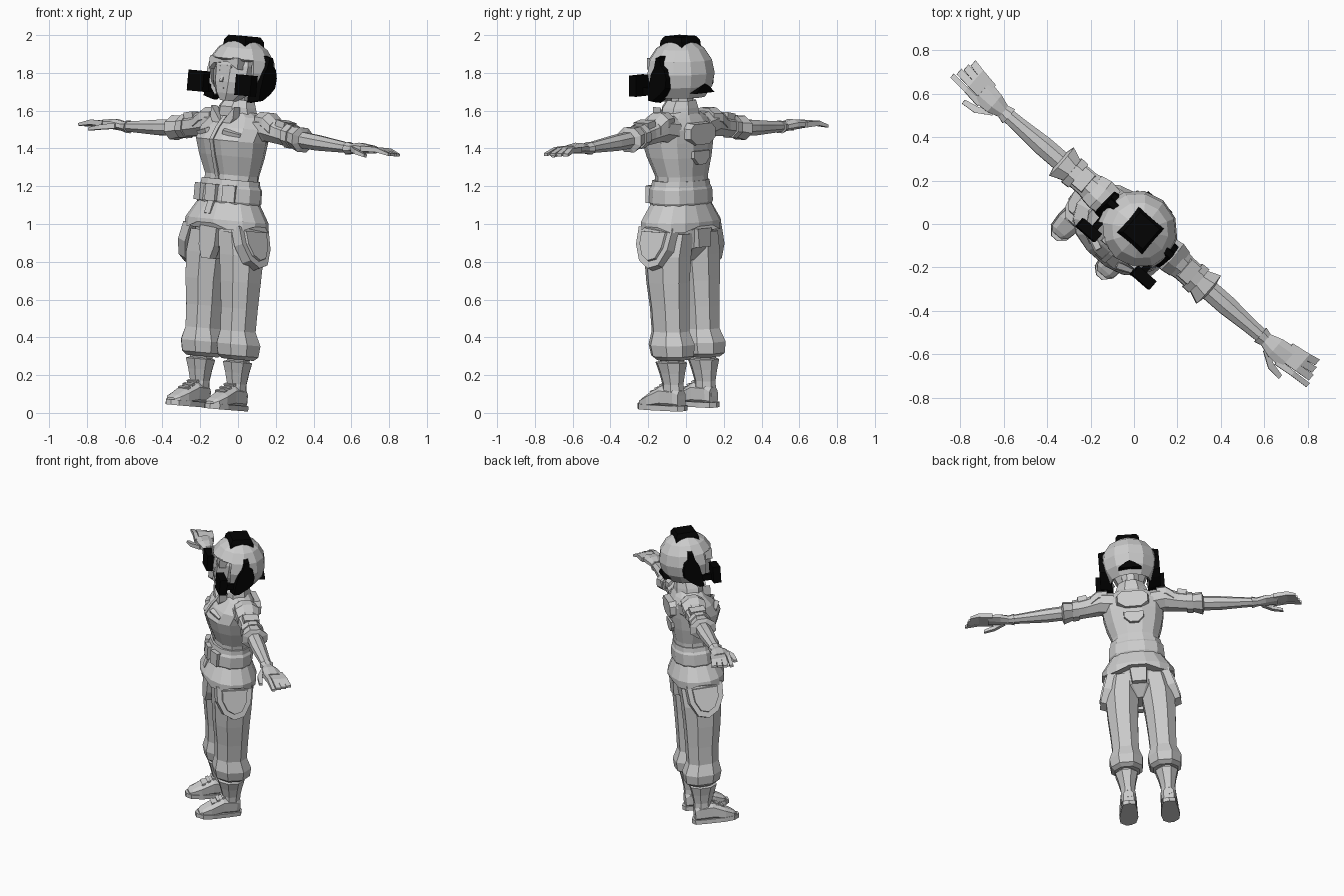
import bpy, bmesh, math
from mathutils import Matrix, Vector

old_cube = bpy.data.objects.get("Cube")
if old_cube:
    bpy.data.objects.remove(old_cube, do_unlink=True)


def material(name, value):
    mat = bpy.data.materials.new(name)
    mat.use_nodes = True
    colour = (value, value, value, 1)
    mat.diffuse_color = colour
    mat.node_tree.nodes["Principled BSDF"].inputs["Base Color"].default_value = colour
    return mat


grey = material("light grey", .6)
black = material("black", .001)
parts = []


def finish(name, bm, mat):
    bmesh.ops.recalc_face_normals(bm, faces=bm.faces)
    mesh = bpy.data.meshes.new(name)
    bm.to_mesh(mesh)
    bm.free()
    mesh.materials.append(mat)
    obj = bpy.data.objects.new(name, mesh)
    bpy.context.collection.objects.link(obj)
    parts.append(obj)
    return obj


def skin(name, loops, mat):
    """Bridge closed loops of points and cap both ends."""
    bm = bmesh.new()
    rows = [[bm.verts.new(point) for point in loop] for loop in loops]
    for low, high in zip(rows, rows[1:]):
        for i in range(len(low)):
            bm.faces.new((low[i - 1], low[i], high[i], high[i - 1]))
    bm.faces.new(rows[0])
    bm.faces.new(rows[-1])
    return finish(name, bm, mat)


def tube(name, rings, axis="Z", sides=8, boxy=1, mat=grey, wave=0):
    """Loft rings of (x, y, z, radius, radius); wave scallops the first ring."""
    loops = []
    for x, y, z, a, b in rings:
        loop = []
        for i in range(sides):
            angle = math.tau * (i + .5) / sides
            c, s = math.cos(angle), math.sin(angle)
            c = math.copysign(abs(c) ** boxy, c) * a
            s = math.copysign(abs(s) ** boxy, s) * b
            offset = {"X": (0, c, s), "Y": (c, 0, s), "Z": (c, s, 0)}[axis]
            loop.append(Vector((x, y, z)) + Vector(offset))
        loops.append(loop)
    for i, point in enumerate(loops[0]):
        point.z += wave * math.cos(4 * math.tau * (i + .5) / sides)
    return skin(name, loops, mat)


def prism(name, outline, axis, start, end, taper=1, mat=grey):
    """Extrude a flat outline along an axis, scaling the far end by taper."""
    middle = sum((Vector(p) for p in outline), Vector((0, 0))) / len(outline)
    loops = []
    for depth, scale in ((start, 1), (end, taper)):
        loop = []
        for point in outline:
            u, v = middle + (Vector(point) - middle) * scale
            loop.append({"X": (depth, u, v), "Y": (u, depth, v), "Z": (u, v, depth)}[axis])
        loops.append(loop)
    return skin(name, loops, mat)


def box(name, centre, size, mat=grey, turn=(0, 0, 0)):
    bm = bmesh.new()
    bmesh.ops.create_cube(bm, size=1)
    bm.transform(Matrix.LocRotScale(Vector(centre), Matrix.Identity(3), Vector(size)))
    spin = Matrix.Rotation(turn[0], 3, "X") @ Matrix.Rotation(turn[1], 3, "Y") @ Matrix.Rotation(turn[2], 3, "Z")
    bmesh.ops.rotate(bm, cent=Vector(centre), matrix=spin, verts=bm.verts)
    return finish(name, bm, mat)


def pair(obj):
    """Keep the part as the left one and add its mirror image on the right."""
    twin = obj.copy()
    twin.data = obj.data.copy()
    twin.data.transform(Matrix.Scale(-1, 4, (1, 0, 0)))
    twin.data.flip_normals()
    bpy.context.collection.objects.link(twin)
    twin.name, obj.name = "right_" + obj.name, "left_" + obj.name
    parts.append(twin)


def symmetric(half):
    """Mirror half an outline across x = 0."""
    return half + [(-u, v) for u, v in reversed(half)]


# Jacket, belt and flared hem
tube("jacket", [(0, -.055, 1.15, .155, .12), (0, -.055, 1.24, .155, .12), (0, -.07, 1.34, .185, .15),
                (0, -.08, 1.42, .2, .168), (0, -.06, 1.49, .205, .145), (0, -.05, 1.55, .16, .1),
                (0, -.05, 1.59, .08, .075)], sides=12, boxy=.9)
tube("belt", [(0, -.06, 1.08, .175, .135), (0, -.06, 1.1, .186, .145), (0, -.06, 1.17, .182, .142),
              (0, -.06, 1.19, .168, .13)], sides=12, boxy=.9)
tube("belt_top_band", [(0, -.06, 1.18, .172, .135), (0, -.06, 1.215, .166, .13)], sides=12, boxy=.9)
tube("jacket_hem", [(0, -.062, .965, .24, .178), (0, -.062, 1, .238, .178), (0, -.06, 1.1, .172, .135)],
     sides=16, boxy=.9, wave=.02)
prism("zipper", [(-.17, 1.2), (-.182, 1.24), (-.223, 1.34), (-.25, 1.42), (-.208, 1.49), (-.156, 1.55),
                 (-.1, 1.5), (-.1, 1.2)], "X", -.012, .012)
box("buckle", (0, -.205, 1.14), (.07, .03, .09))
box("buckle_tab", (0, -.21, 1.06), (.04, .02, .07), turn=(-.3, 0, 0))
pair(box("belt_pouch", (.1, -.175, 1.14), (.07, .05, .09), turn=(0, 0, .4)))
pair(box("chest_flap", (.1, -.2, 1.46), (.1, .03, .022), turn=(.3, .3, .35)))

# Collar and lapels
tube("collar", [(0, -.055, 1.54, .125, .1), (0, -.06, 1.6, .105, .1), (0, -.05, 1.64, .085, .08),
                (0, -.05, 1.6, .065, .065)], sides=8)
pair(prism("lapel", [(.01, 1.52), (.04, 1.48), (.08, 1.54), (.08, 1.6)], "Y", -.13, -.18))

# Back panels
prism("back_yoke", symmetric([(.06, 1.4), (.115, 1.44), (.115, 1.5), (.08, 1.53)]), "Y", .02, .1, .85)
prism("back_patch", symmetric([(.03, 1.3), (.07, 1.34), (.07, 1.38)]), "Y", .02, .092, .9)

# Arms with rolled sleeves
arm_y = -.03
pair(tube("upper_arm", [(.12, arm_y, 1.49, .09, .08), (.21, arm_y, 1.505, .08, .075), (.3, arm_y, 1.485, .066, .064),
                        (.39, arm_y, 1.47, .066, .06), (.45, arm_y, 1.46, .092, .07),
                        (.46, arm_y, 1.46, .05, .045)], "X"))
pair(tube("shoulder_cap", [(.16, arm_y, 1.54, .075, .05), (.22, arm_y, 1.535, .085, .055),
                           (.27, arm_y, 1.5, .075, .055)], "X"))
pair(box("shoulder_strap", (.32, arm_y, 1.52), (.06, .1, .06), turn=(0, .2, 0)))
pair(tube("sleeve_band", [(.35, arm_y, 1.475, .075, .068), (.39, arm_y, 1.47, .077, .066)], "X"))
pair(tube("forearm", [(.44, arm_y, 1.46, .05, .046), (.56, arm_y, 1.452, .05, .044),
                      (.7, arm_y, 1.445, .039, .034), (.8, arm_y, 1.44, .034, .027)], "X"))
pair(tube("glove_cuff", [(.77, arm_y, 1.44, .046, .036), (.81, arm_y, 1.44, .034, .026)], "X"))

# Hands: a separate index finger and three fingers held together
pair(tube("palm", [(.8, arm_y, 1.44, .034, .027), (.86, arm_y, 1.447, .055, .03),
                   (.94, -.025, 1.445, .064, .022)], "X"))
for i, finger in enumerate(("index", "middle", "ring", "little")):
    root, end = -.074 + .032 * i, -.06 + .036 * i
    width = .021 if i else .015
    pair(tube(finger + "_finger", [(.91, root, 1.445, .02, .018), (1, (root + end) / 2, 1.447, width, .016),
                                   (1.09 - .012 * i, end, 1.428, width, .009)], "X", sides=4, boxy=.6))
pair(tube("thumb", [(.83, -.06, 1.44, .022, .018), (.9, -.105, 1.425, .02, .015),
                    (.97, -.115, 1.41, .014, .01)], "X", sides=4, boxy=.6))

# Trousers
tube("pelvis", [(0, -.055, .79, .05, .07), (0, -.055, .86, .18, .13), (0, -.055, 1, .2, .15)], sides=12)
pair(tube("trouser_leg", [(.125, -.02, .27, .085, .09), (.125, -.02, .29, .108, .118), (.125, -.025, .35, .116, .128),
                          (.122, -.035, .42, .092, .106), (.122, -.04, .54, .096, .11), (.122, -.05, .68, .105, .122),
                          (.117, -.055, .82, .115, .132), (.1, -.055, .94, .1, .138)], boxy=.9))
prism("fly_panel", symmetric([(.03, .79), (.055, .86), (.06, 1)]), "Y", -.16, -.21)
prism("seat_panel", symmetric([(.05, .86), (.06, .97)]), "Y", .04, .105, .9)

# Hanging hip pockets, rim and pouch, leaning outward at the bottom
pocket = [(-.19, .98), (-.185, .88), (-.14, .79), (-.07, .75), (0, .77), (.045, .86), (.055, .98)]
inner = [(-.067 + (y + .067) * .75, .89 + (z - .89) * .75) for y, z in pocket]
hinge = Matrix.Translation((.2, 0, .98))
lean = hinge @ Matrix.Rotation(math.radians(-18), 4, "Y") @ hinge.inverted()
for piece in (prism("pocket_rim", pocket, "X", .14, .195, .97), prism("pocket_pouch", inner, "X", .17, .208, .9)):
    piece.data.transform(lean)
    pair(piece)

# Boots
pair(tube("boot_shaft", [(.13, -.015, .06, .052, .066), (.13, -.015, .14, .05, .062), (.13, -.02, .2, .062, .076),
                         (.13, -.025, .255, .078, .092), (.13, -.025, .265, .05, .05)]))
pair(tube("sock", [(.13, -.02, .23, .06, .065), (.13, -.02, .3, .065, .07)]))
pair(tube("shoe", [(.13, .045, .06, .035, .05), (.13, .02, .07, .05, .06), (.13, -.07, .072, .056, .064),
                   (.135, -.15, .048, .06, .043), (.138, -.205, .032, .05, .025),
                   (.138, -.225, .025, .03, .014)], "Y", boxy=.7))
sole = [(.09, .05), (.08, -.02), (.074, -.14), (.088, -.215), (.12, -.243), (.155, -.243), (.19, -.205),
        (.196, -.14), (.182, -.02), (.17, .05), (.13, .065)]
pair(prism("sole", sole, "Z", 0, .028))
for i in range(3):
    pair(box("lace", (.13, -.07 - i * .033, .134 - i * .019), (.07, .02, .012), turn=(.4, 0, 0)))

# Head and face
tube("neck", [(0, -.045, 1.55, .06, .06), (0, -.05, 1.7, .06, .065)])
tube("face", [(0, -.13, 1.63, .045, .06), (0, -.115, 1.67, .09, .09), (0, -.105, 1.73, .12, .108),
              (0, -.1, 1.82, .13, .11), (0, -.09, 1.9, .1, .09)])
prism("nose", [(-.19, 1.725), (-.217, 1.73), (-.195, 1.78)], "X", -.009, .009)
box("mouth", (0, -.202, 1.695), (.03, .008, .005))
pair(box("eye", (.036, -.2, 1.785), (.026, .008, .013)))
pair(box("eyebrow", (.038, -.201, 1.812), (.036, .009, .007), turn=(0, .15, 0)))
prism("fringe", [(-.1, 1.79), (-.07, 1.825), (.03, 1.835), (.1, 1.8), (.1, 1.86), (-.1, 1.86)], "Y", -.14, -.204)

# Helmet shell with the front and underside cut away
bm = bmesh.new()
bmesh.ops.create_uvsphere(bm, u_segments=12, v_segments=8, radius=.185)
cut = []
for face in bm.faces:
    spot = face.calc_center_median()
    opening = spot.y < -.06 and spot.z < .05 and abs(spot.x) < .14
    if opening or spot.z < -.13:
        cut.append(face)
bmesh.ops.delete(bm, geom=cut, context="FACES")
bmesh.ops.scale(bm, vec=(1.02, .98, .98), verts=bm.verts)
bmesh.ops.translate(bm, verts=bm.verts, vec=(0, -.055, 1.785))
helmet = finish("helmet", bm, grey)
shell = helmet.modifiers.new("thickness", "SOLIDIFY")
shell.thickness = .02

# Black headset, pads and nape plate
ear = [(-.125, 1.63), (-.09, 1.63), (-.03, 1.67), (.012, 1.71), (.02, 1.77), (.005, 1.82), (-.02, 1.84),
       (-.03, 1.89), (-.06, 1.89), (-.075, 1.83), (-.1, 1.79), (-.12, 1.7)]
pair(prism("ear_cover", ear, "X", .12, .195, .88, black))
pair(box("side_lamp", (.167, -.2, 1.72), (.11, .05, .11), black))
pair(box("lamp_arm", (.15, -.15, 1.69), (.03, .07, .04), black))
tube("crown_pad", [(0, -.055, 1.92, .11, .11), (0, -.055, 1.955, .105, .105), (0, -.055, 1.978, .085, .085)],
     sides=4, mat=black)
prism("nape_plate", [(-.075, 1.685), (.075, 1.685), (.03, 1.72), (0, 1.735), (-.03, 1.72)], "Y", .05, .118, mat=black)

# Turn, lean and place the whole figure
pose = (Matrix.Translation((-.107, .028, .022)) @ Matrix.Rotation(math.radians(-41), 4, "Z")
        @ Matrix.Rotation(math.radians(4.2), 4, "Y") @ Matrix.Rotation(math.radians(-3), 4, "X"))
for part in parts:
    part.data.transform(pose)
